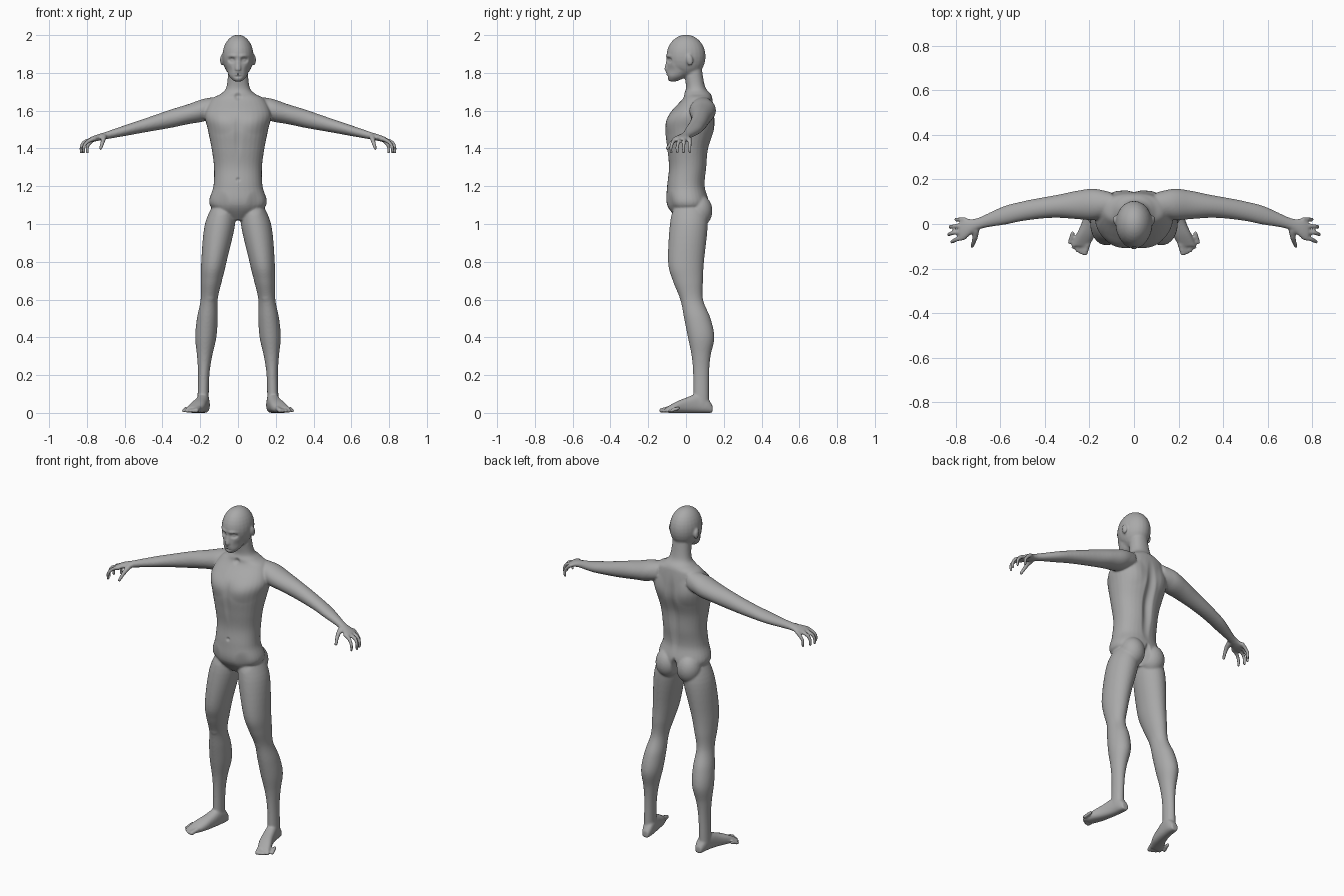
import bpy
import bmesh
import math
from mathutils import Vector, Matrix

cube = bpy.data.objects.get("Cube")
if cube:
    bpy.data.objects.remove(cube, do_unlink=True)

bm = bmesh.new()
SIDES = 32
X, Y, Z = range(3)


def spline(points, steps=6):
    """Smooth curve through the given points."""
    points = [Vector(p) for p in points]
    padded = [points[0], *points, points[-1]]
    curve = []
    for before, start, end, after in zip(padded, points, points[1:], padded[3:]):
        leave, arrive = (end - before) / 2, (after - start) / 2
        for step in range(steps):
            t = step / steps
            ease = t * t * (3 - 2 * t)
            curve.append(start.lerp(end, ease) + leave * t * (1 - t) ** 2
                         - arrive * t * t * (1 - t))
    return curve + [points[-1]]


def loft(axis, rows, drift, power=2.2):
    """Rows hold position, two radii and second centre; drift gives the first centre."""
    rings = []
    for position, radius_a, radius_b, center_b in spline(rows):
        ring = []
        for k in range(SIDES):
            angle = math.tau * k / SIDES
            cosine, sine = math.cos(angle), math.sin(angle)
            co = [drift(position) + radius_a * math.copysign(abs(cosine) ** (2 / power), cosine),
                  center_b + radius_b * math.copysign(abs(sine) ** (2 / power), sine)]
            co.insert(axis, position)
            ring.append(bm.verts.new(co))
        rings.append(ring)
    for low, high in zip(rings, rings[1:]):
        for k in range(SIDES):
            bm.faces.new((low[k - 1], low[k], high[k], high[k - 1]))
    bm.faces.new(rings[0][::-1])
    bm.faces.new(rings[-1])


def ball(center, radii, tilt=0):
    matrix = (Matrix.Translation(center) @ Matrix.Rotation(tilt, 4, 'X')
              @ Matrix.Diagonal((*radii, 1)))
    bmesh.ops.create_uvsphere(bm, u_segments=24, v_segments=16, radius=1, matrix=matrix)


def digit(points, start, end):
    """Tapering finger or toe made of overlapping balls."""
    path = spline(points)
    for i, point in enumerate(path):
        radius = start + (end - start) * i / (len(path) - 1)
        ball(point, [radius] * 3)


def middle(z):
    return 0


def leg_line(z):
    return .185 - .09 * z * z


def foot_line(y):
    return .2 - .3 * y + y * y


def arm_line(x):
    return .09 - .26 * x ** 3


# Torso and neck
loft(Z, [(1.02, .05, .05, .01), (1.1, .15, .11, .01), (1.2, .13, .1, 0),
         (1.3, .127, .1, .01), (1.4, .14, .11, .01), (1.5, .16, .13, .02),
         (1.58, .175, .12, .03), (1.66, .14, .08, .06), (1.69, .09, .07, .06),
         (1.73, .06, .05, .05), (1.85, .05, .05, .03)], middle)
ball((.07, .07, 1.07), (.07, .07, .085))

# Head, nose and ear
ball((0, 0, 1.887), (.083, .104, .115))
loft(Z, [(1.755, .02, .02, -.07), (1.78, .045, .05, -.05), (1.82, .06, .065, -.035),
         (1.9, .074, .07, -.025), (1.94, .06, .06, -.02)], middle)
loft(Z, [(1.81, .01, .01, -.1), (1.82, .016, .015, -.1), (1.88, .01, .01, -.09)], middle)
ball((.086, .02, 1.868), (.009, .018, .03), .2)

# Leg and knee
loft(Z, [(1.12, .05, .08, .02), (1, .08, .1, .015), (.8, .067, .095, 0), (.7, .056, .08, .01),
         (.6, .045, .06, .03), (.5, .055, .07, .06), (.4, .056, .07, .08),
         (.3, .04, .05, .08), (.2, .03, .042, .08), (.05, .03, .042, .08)], leg_line, 2)
ball((leg_line(.62), -.01, .62), (.03, .025, .04))

# Foot with a flat sole, and toes along an arc
foot = [(.14, .02, .02), (.11, .03, .04), (.06, .033, .05), (0, .037, .04),
        (-.05, .042, .03), (-.1, .038, .016)]
loft(Y, [(*section, section[-1]) for section in foot], foot_line, 2.5)
for i in range(5):
    radius = .013 if i == 0 else .01
    x, y = .22 + .017 * i, -.13 + .003 * i * i
    digit([(x - .012, y + .04, .024), (x, y, radius)], radius, radius)

# Arm and palm
arm = [(.1, .05, .05), (.18, .07, .06), (.26, .063, .053), (.36, .05, .048), (.5, .044, .036),
       (.58, .042, .03), (.7, .027, .02), (.76, .046, .016), (.785, .042, .011)]
loft(X, [(*section, 1.65 - .26 * section[0]) for section in arm], arm_line, 2)

# Fingers fanned across the palm, and thumb
for i in range(4):
    base, tip = .02 - .026 * i, .02 - .033 * i
    reach = .83 - .01 * (i - 1.8) ** 2
    digit([(.76, base, 1.45), (reach - .02, (base + tip) / 2, 1.436),
           (reach, tip, 1.41), (reach, tip, 1.38)], .0115, .0085)
digit([(.71, -.03, 1.46), (.715, -.065, 1.44), (.727, -.1, 1.4)], .016, .009)

# Join the parts into one skin
bmesh.ops.recalc_face_normals(bm, faces=bm.faces)
mesh = bpy.data.meshes.new("body")
bm.to_mesh(mesh)
bm.free()
body = bpy.data.objects.new("body", mesh)
bpy.context.collection.objects.link(body)
bpy.context.view_layer.objects.active = body
body.select_set(True)
mirror = body.modifiers.new("mirror", 'MIRROR')
mirror.use_mirror_merge = False
skin = body.modifiers.new("skin", 'REMESH')
skin.mode = 'VOXEL'
skin.voxel_size = .0055
soften = body.modifiers.new("soften", 'SMOOTH')
soften.iterations = 7
for name in ("mirror", "skin", "soften"):
    bpy.ops.object.modifier_apply(modifier=name)

front = [v for v in body.data.vertices if v.normal.y < 0]
back = [v for v in body.data.vertices if v.normal.y > 0]


def dab(skin_side, x, z, width, height, push):
    """Push an oval patch of skin along y, on both sides of the body."""
    for v in skin_side:
        distance = math.hypot((abs(v.co.x) - x) / width, (v.co.z - z) / height)
        if distance < 1:
            v.co.y += push * (1 - distance ** 2) ** 2


# Eye sockets, eyes, brow, cheeks and lips
dab(front, .033, 1.868, .027, .02, .015)
dab(front, .033, 1.867, .015, .01, -.007)
dab(front, .03, 1.89, .035, .014, -.006)
dab(front, .05, 1.81, .025, .035, .006)
dab(front, 0, 1.798, .028, .016, -.006)
dab(front, 0, 1.797, .028, .005, .006)
dab(front, 0, 1.78, .03, .009, .005)

# Chest, breastbone, collar, navel and groin
dab(front, .09, 1.54, .085, .07, -.008)
dab(front, 0, 1.47, .025, .15, .006)
dab(front, 0, 1.675, .025, .025, .01)
dab(front, 0, 1.235, .014, .014, .008)
dab(front, .09, 1.11, .05, .07, .008)

# Spine, shoulder blades and cleft
dab(back, 0, 1.4, .04, .27, -.018)
dab(back, .1, 1.55, .07, .09, .008)
dab(back, 0, 1.06, .022, .08, -.035)

# Material and shading
gray = bpy.data.materials.new("plain gray")
gray.use_nodes = True
color = (.4, .4, .4, 1)
gray.diffuse_color = color
gray.node_tree.nodes["Principled BSDF"].inputs["Base Color"].default_value = color
body.data.materials.append(gray)
bpy.ops.object.shade_smooth_by_angle(angle=math.radians(60))
